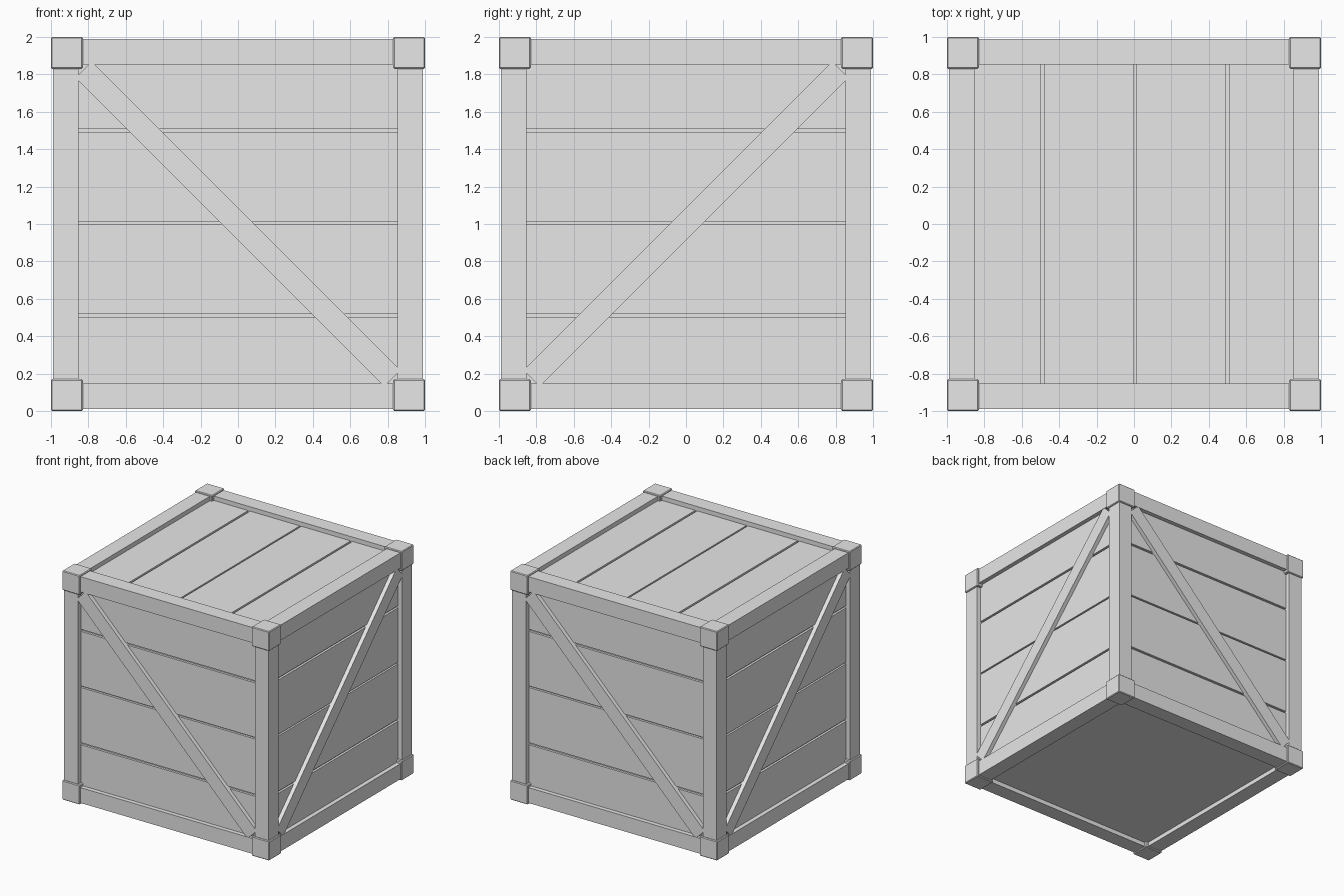
import bpy, bmesh
from math import pi
from itertools import product
from mathutils import Matrix, Vector

cube = bpy.data.objects.get("Cube")
if cube:
    bpy.data.objects.remove(cube, do_unlink=True)

# One plain grey for the whole crate
GREY = (0.8, 0.8, 0.8, 1)
grey = bpy.data.materials.new("plain grey")
grey.use_nodes = True
grey.diffuse_color = GREY
grey.node_tree.nodes["Principled BSDF"].inputs["Base Color"].default_value = GREY

OUT = 0.988      # outer face of the frame
INNER = 0.854    # inner edge of the frame
PANEL = 0.95     # outer face of the planks
CORE = 0.93      # floor of the grooves
CORNER = 0.83    # inner edge of the corner blocks
GAPS = [(-0.5, -0.482), (0.0, 0.014), (0.49, 0.508)]
LIFT = Matrix.Translation((0, 0, 1))


def boxes(name, spans, turn=Matrix.Identity(4)):
    """One object from boxes given as (x, y, z) spans about the crate centre."""
    bm = bmesh.new()
    for span in spans:
        lo, hi = Vector([min(s) for s in span]), Vector([max(s) for s in span])
        place = Matrix.Translation((lo + hi) / 2) @ Matrix.Diagonal((*(hi - lo), 1))
        bmesh.ops.create_cube(bm, size=1, matrix=LIFT @ turn @ place)
    mesh = bpy.data.meshes.new(name)
    bm.to_mesh(mesh)
    bm.free()
    mesh.materials.append(grey)
    obj = bpy.data.objects.new(name, mesh)
    bpy.context.collection.objects.link(obj)
    return obj


# Planks across one face, separated by the gaps
edges = [-INNER - 0.005] + [v for gap in GAPS for v in gap] + [INNER + 0.005]
strips = list(zip(edges[::2], edges[1::2]))
full = (edges[0], edges[-1])

# Body, plain bottom and lengthwise lid planks
boxes("inner_body", [((-CORE, CORE),) * 3])
boxes("bottom_panel", [(full, full, (-PANEL, -CORE))])
boxes("lid_planks", [(s, full, (CORE, PANEL)) for s in strips])

# Each side has level planks and one diagonal brace
for i, side in enumerate(("front", "left", "back", "right")):
    turn = Matrix.Rotation(i * pi / 2, 4, 'Z')
    boxes(side + "_planks", [(full, (-PANEL, -CORE), s) for s in strips], turn)
    # falls towards +x on the front; neighbouring sides mirror it
    slope = pi / 4 if i % 2 == 0 else -pi / 4
    boxes(side + "_brace", [((-1.167, 1.167), (-0.985, -0.94), (-0.062, 0.062))],
          turn @ Matrix.Rotation(slope, 4, 'Y'))

# Twelve frame beams, four along each axis
for axis, name in enumerate(("width_beams", "depth_beams", "posts")):
    spans = []
    for a, b in product((-1, 1), repeat=2):
        span = [(a * INNER, a * OUT), (b * INNER, b * OUT)]
        span.insert(axis, (-0.9, 0.9))
        spans.append(span)
    boxes(name, spans)

# Corner blocks with softened edges
corners = boxes("corner_blocks", [[(s * CORNER, s) for s in signs]
                                  for signs in product((-1, 1), repeat=3)])
bevel = corners.modifiers.new("Soft edges", 'BEVEL')
bevel.width = 0.006
bevel.segments = 1
